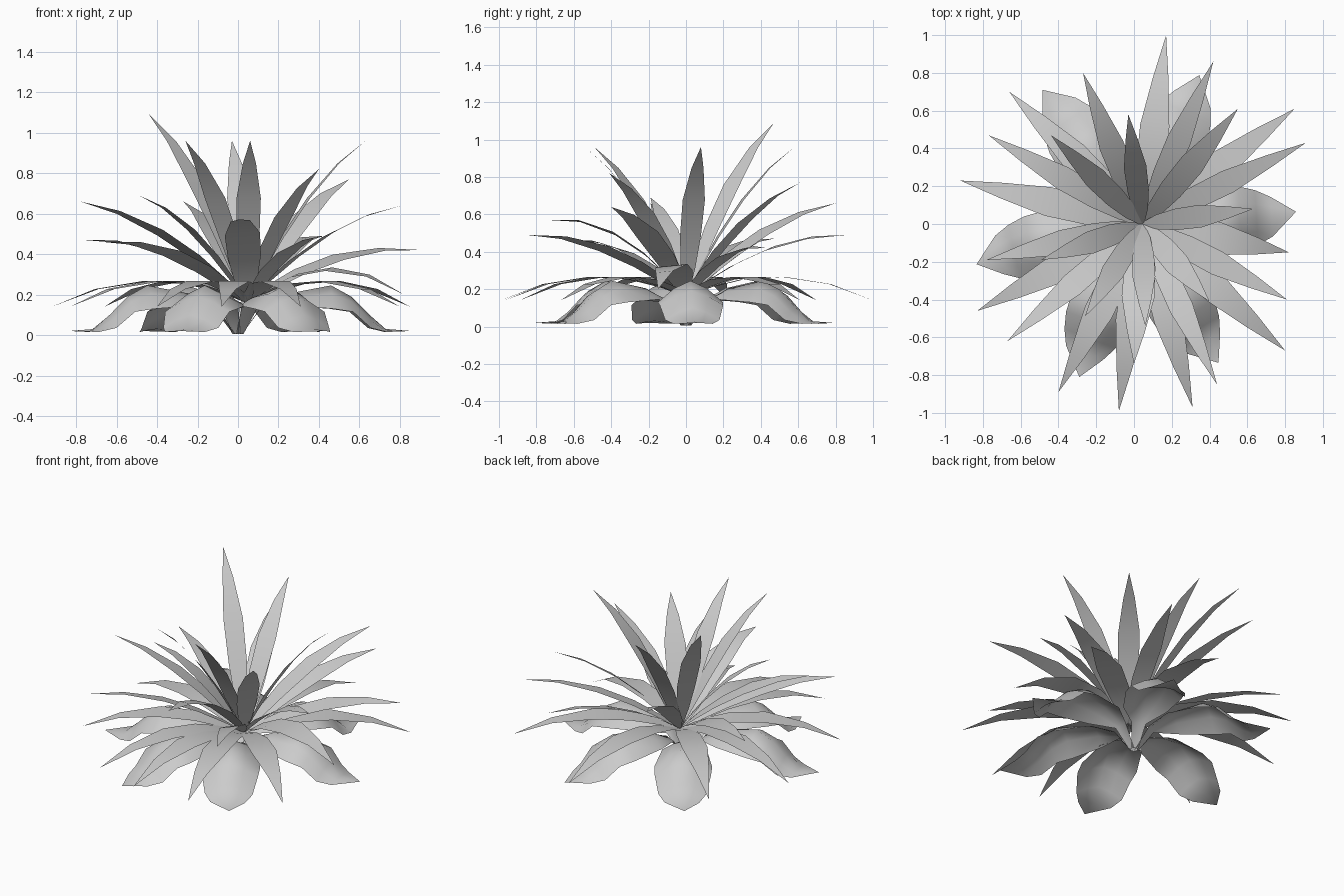
import bpy
import math
from mathutils import Vector

cube = bpy.data.objects.get("Cube")
if cube:
    bpy.data.objects.remove(cube, do_unlink=True)

mat = bpy.data.materials.new("pale grey leaf")
mat.use_nodes = True
GREY = (0.6, 0.6, 0.6, 1)
mat.diffuse_color = GREY
mat.node_tree.nodes["Principled BSDF"].inputs["Base Color"].default_value = GREY


def add_strip(name, rows, angle):
    """Skin rows of points into one leaf; a one-point row closes as a tip."""
    verts, faces, start = [], [], 0
    for i, row in enumerate(rows):
        verts += row
        if i:
            prev, n = start - len(rows[i - 1]), len(rows[i - 1])
            for k in range(n - 1):
                if len(row) == 1:
                    faces.append((prev + k, start, prev + k + 1))
                else:
                    faces.append((prev + k, start + k, start + k + 1, prev + k + 1))
        start += len(row)
    mesh = bpy.data.meshes.new(name)
    mesh.from_pydata(verts, [], faces)
    mesh.materials.append(mat)
    obj = bpy.data.objects.new(name, mesh)
    bpy.context.collection.objects.link(obj)
    bpy.ops.object.select_all(action="DESELECT")
    obj.select_set(True)
    bpy.context.view_layer.objects.active = obj
    bpy.ops.object.shade_smooth_by_angle(angle=math.radians(angle))


def spear_leaf(name, tip, width, roll, lift):
    """Flat pointed leaf arching from the heart of the plant to its tip."""
    base, tip = Vector((0.045, 0, 0.16)), Vector(tip)
    bend = (base + tip) / 2
    bend.z = 0.34 + 0.2 * tip.z + 0.25 * tip.z ** 2 + lift
    run = tip - base
    side = Vector((run.y, -run.x, 0)).normalized()
    side.z = -roll
    side.normalize()
    rows = []
    for t, w in ((0, 0.15), (0.13, 0.65), (0.3, 0.94), (0.52, 1), (0.77, 0.54)):
        p = base * (1 - t) ** 2 + bend * 2 * t * (1 - t) + tip * t * t
        rows.append([p - side * width * w / 2, p + side * width * w / 2])
    add_strip(name, rows + [[tip]], 40)


def broad_leaf(name, angle):
    """Wide leaf on a thin stalk, arched across and drooping to the ground."""
    a = math.radians(angle)
    out = Vector((math.cos(a), math.sin(a), 0))
    side = Vector((-out.y, out.x, 0))
    # distance out, height of middle, half width, drop of the sides
    shape = ((0.02, 0.005, 0.02, 0), (0.11, 0.13, 0.045, 0), (0.25, 0.205, 0.135, 0.06),
             (0.46, 0.245, 0.175, 0.115), (0.56, 0.19, 0.17, 0.075),
             (0.65, 0.1, 0.145, 0.065), (0.73, 0.03, 0.105, 0.015))
    rows = []
    for r, z, half, drop in shape:
        rows.append([out * r + side * half * -s + Vector((0, 0, z - drop * abs(s) ** 1.5))
                     for s in (-1, -0.5, 0, 0.5, 1)])
    rows.append([out * 0.86 + side * 0.02 + Vector((0, 0, 0.02))])
    add_strip(name, rows, 60)


# Broad ground leaves
for i, angle in enumerate((3, 65, 123, 193, 249, 300)):
    broad_leaf(f"broad_leaf_{i + 1}", angle)

# Spear leaves from the lowest ring to the upright heart: width, roll, lift, tips
rings = {
    "low_leaf": (0.155, 0, 0.01, [(0.17, 1, 0.14), (0.85, 0.61, 0.14), (0.8, -0.67, 0.14),
                                  (0.31, -0.97, 0.14), (-0.08, -0.99, 0.14),
                                  (-0.4, -0.89, 0.14), (-0.92, 0.23, 0.14),
                                  (-0.66, 0.7, 0.14), (-0.83, -0.46, 0.14)]),
    "arched_leaf": (0.175, 0.1, 0.08, [(0.82, -0.15, 0.2), (0, -0.74, 0.57)]),
    "middle_leaf": (0.13, 0.2, 0, [(0.42, 0.86, 0.49), (0.91, 0.43, 0.42), (0.44, -0.85, 0.49),
                                   (-0.67, -0.62, 0.46), (-0.77, 0.47, 0.47)]),
    "high_leaf": (0.135, 0.2, 0, [(-0.27, 0.8, 0.66), (-0.78, -0.19, 0.66), (0.81, -0.4, 0.64),
                                  (0.55, 0.61, 0.77), (0.4, -0.41, 0.82)]),
    "heart_leaf": (0.12, 0, 0, [(-0.44, 0.47, 1.09), (-0.03, 0.58, 0.96), (0.63, 0.08, 0.96),
                                (0.06, -0.54, 0.96), (-0.26, -0.49, 0.96),
                                (-0.49, -0.19, 0.69)]),
}
for ring, (width, roll, lift, tips) in rings.items():
    for i, tip in enumerate(tips):
        spear_leaf(f"{ring}_{i + 1}", tip, width, roll, lift)
